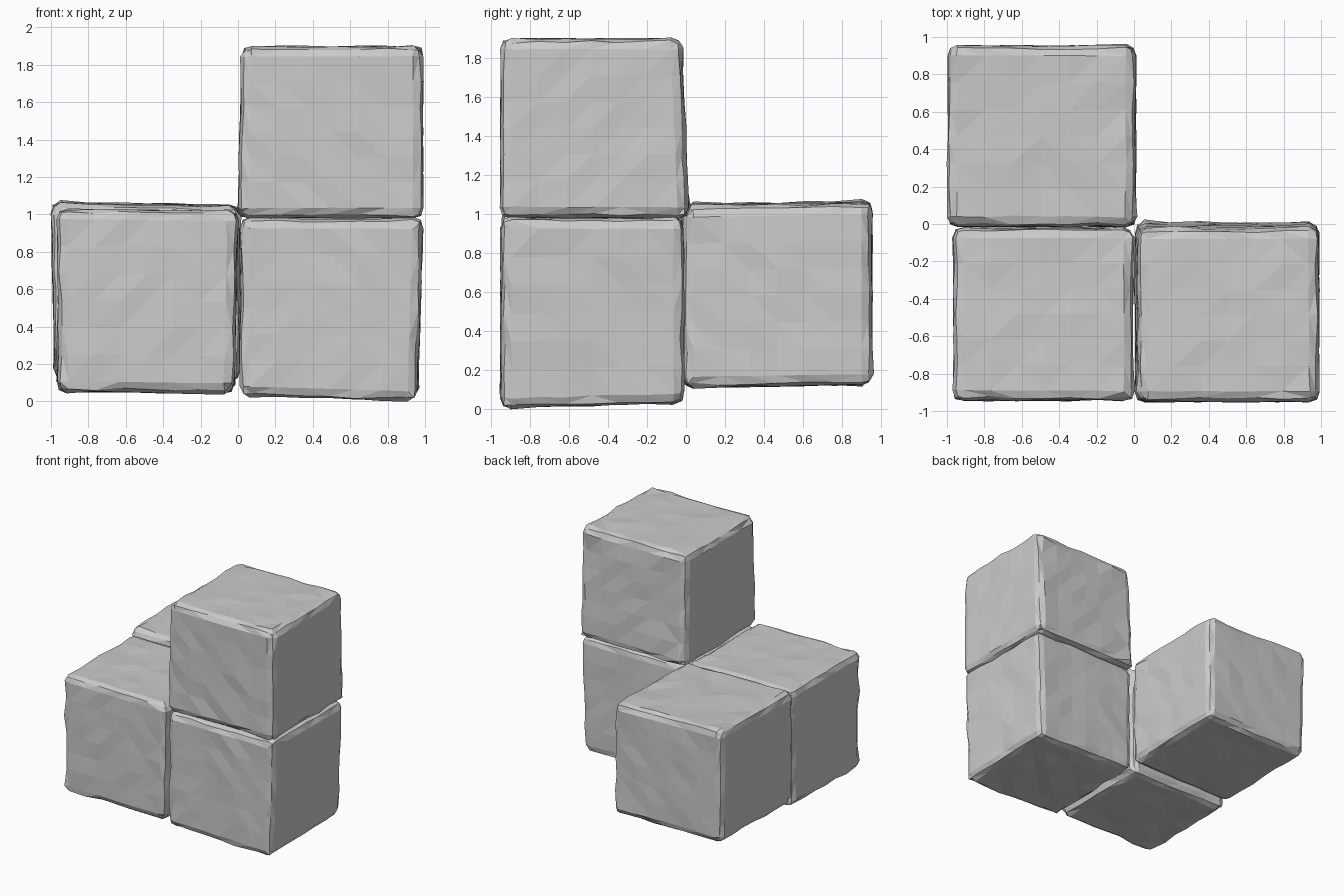
import bpy, bmesh, random
from mathutils import Vector

default = bpy.data.objects.get("Cube")
if default:
    bpy.data.objects.remove(default, do_unlink=True)

rng = random.Random(7)

# Single stone colour
stone = bpy.data.materials.new("grey_stone")
stone.use_nodes = True
colour = (0.6, 0.6, 0.6, 1)
stone.diffuse_color = colour
stone.node_tree.nodes["Principled BSDF"].inputs["Base Color"].default_value = colour


def rough_block(name, low, high, warp):
    """Stone block with chipped edges; warp nudges its straight corners."""
    bm = bmesh.new()
    bmesh.ops.create_cube(bm, size=1)
    for v in bm.verts:
        t = v.co + Vector((0.5, 0.5, 0.5))
        p = Vector([a + (b - a) * f for a, b, f in zip(low, high, t)])
        v.co = p + Vector(warp(*t))
    # Worn edges
    bmesh.ops.bevel(bm, geom=bm.edges[:], offset=0.055, segments=2,
                    profile=0.5, affect='EDGES', clamp_overlap=True)
    # Hewn facets: split the long edges, then wobble the surface
    long_edges = [e for e in bm.edges if e.calc_length() > 0.3]
    bmesh.ops.subdivide_edges(bm, edges=long_edges, cuts=5, use_grid_fill=True)
    bm.normal_update()
    for v in bm.verts:
        flat = max(abs(c) for c in v.normal) > 0.98
        v.co += v.normal * rng.uniform(-0.007, 0.004 if flat else 0.008)
        if not flat:
            v.co += Vector([rng.uniform(-0.005, 0.005) for _ in range(3)])
    bmesh.ops.triangulate(bm, faces=bm.faces[:])
    bmesh.ops.recalc_face_normals(bm, faces=bm.faces[:])
    mesh = bpy.data.meshes.new(name)
    bm.to_mesh(mesh)
    bm.free()
    mesh.materials.append(stone)
    block = bpy.data.objects.new(name, mesh)
    bpy.context.collection.objects.link(block)


# Corner of the stack, slightly sloping underneath
rough_block("corner_block", (0.01, -0.95, 0.0), (0.99, -0.01, 0.98),
            lambda x, y, z: (-0.03 * x * (1 - z), 0,
                             (0.025 * (1 - x) + 0.025 * y) * (1 - z)))
# Block standing on the corner, narrowing upward
rough_block("upper_block", (0.0, -0.95, 0.98), (0.99, 0.015, 1.9),
            lambda x, y, z: (0.02 * z * (1 - x), -0.04 * y * z, 0))
# Block beside the corner
rough_block("side_block", (-0.965, -0.945, 0.04), (0.0, -0.02, 1.03),
            lambda x, y, z: (-0.02 * x * (1 - z), 0,
                             0.015 * (1 - x) * (1 - z) - 0.01 * x * z))
# Block behind the side block
rough_block("back_block", (-1.0, -0.015, 0.11), (0.01, 0.955, 1.045),
            lambda x, y, z: (0.02 * (1 - x) * (1 - z), 0,
                             0.015 * y + 0.01 * (1 - x) * z - 0.005 * x * z))
